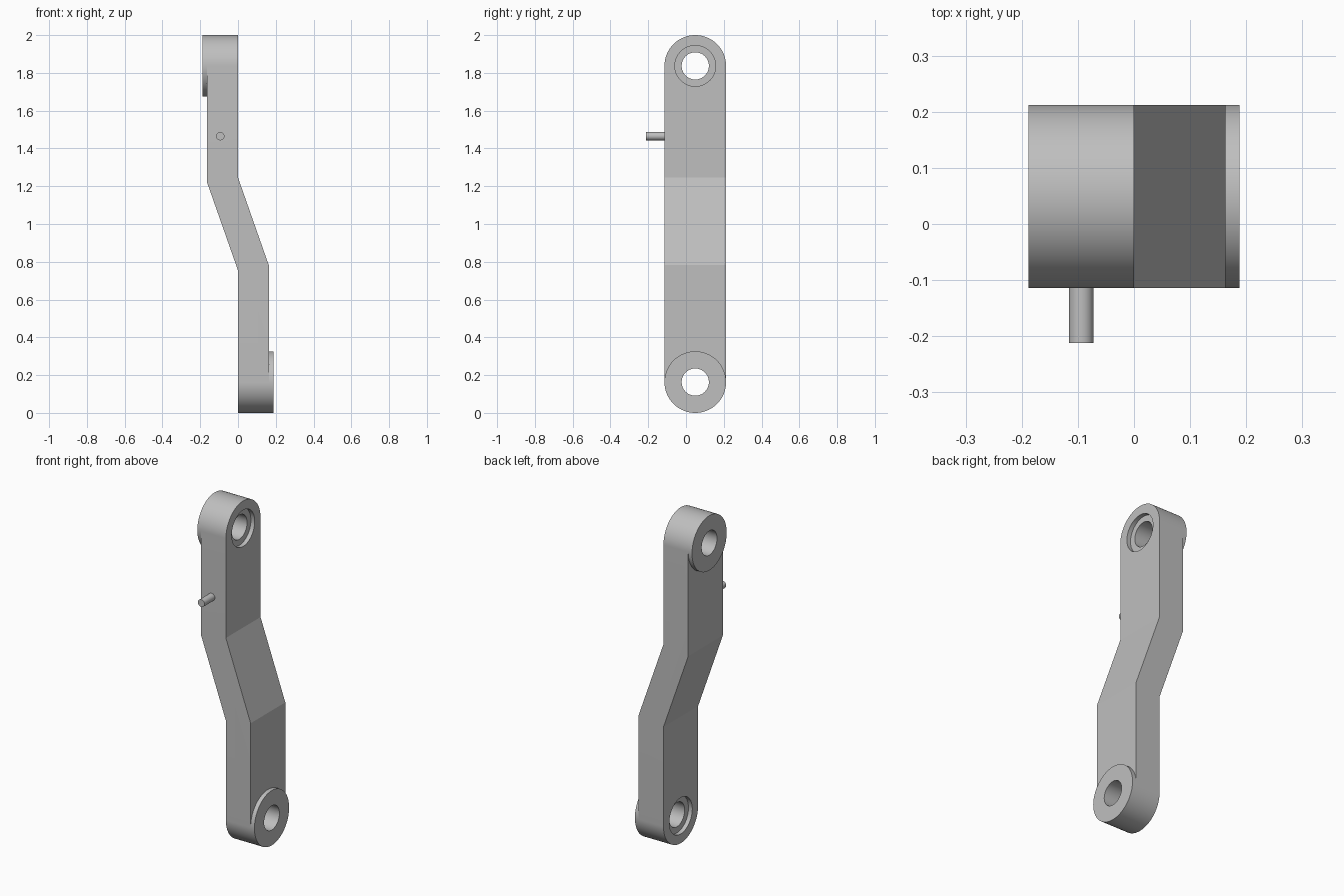
import bpy, bmesh
from math import sin, cos, pi, radians
from mathutils import Matrix, Vector

cube = bpy.data.objects.get("Cube")
if cube:
    bpy.data.objects.remove(cube, do_unlink=True)

T = 0.163            # arm thickness, also the end radius
BOSS = 0.025         # height of each raised boss
YC = 0.049           # centre line of the arm
TOP, BOTTOM = 2 - T, T
HOLE, BORE = 0.072, 0.108
SEG = 96

grey = bpy.data.materials.new("grey_metal")
grey.use_nodes = True
colour = (0.52, 0.52, 0.52, 1)
grey.diffuse_color = colour
grey.node_tree.nodes["Principled BSDF"].inputs["Base Color"].default_value = colour


def finish(name, bm):
    bmesh.ops.recalc_face_normals(bm, faces=bm.faces)
    mesh = bpy.data.meshes.new(name)
    bm.to_mesh(mesh)
    bm.free()
    mesh.materials.append(grey)
    obj = bpy.data.objects.new(name, mesh)
    bpy.context.collection.objects.link(obj)
    return obj


def extrude(name, outline, direction):
    bm = bmesh.new()
    face = bm.faces.new([bm.verts.new(p) for p in outline])
    ext = bmesh.ops.extrude_face_region(bm, geom=[face])
    verts = [v for v in ext["geom"] if isinstance(v, bmesh.types.BMVert)]
    bmesh.ops.translate(bm, vec=Vector(direction), verts=verts)
    return finish(name, bm)


def circle(x, z, r, start=0, sweep=2 * pi, n=SEG):
    return [(x, YC + r * cos(start + sweep * i / n), z + r * sin(start + sweep * i / n))
            for i in range(n)]


def boolean(target, cutter, operation):
    cutter.hide_render = True
    mod = target.modifiers.new(operation.lower(), "BOOLEAN")
    mod.operation, mod.object, mod.solver = operation, cutter, "EXACT"
    bpy.context.view_layer.objects.active = target
    bpy.ops.object.modifier_apply(modifier=mod.name)
    bpy.data.objects.remove(cutter, do_unlink=True)


def smooth(obj):
    bpy.ops.object.select_all(action="DESELECT")
    obj.select_set(True)
    bpy.context.view_layer.objects.active = obj
    bpy.ops.object.shade_smooth_by_angle(angle=radians(15))


# Offset arm: bent side profile trimmed to a round-ended outline
side = [(0, -0.1), (T, -0.1), (T, 0.782), (0, 1.246),
        (0, 2.1), (-T, 2.1), (-T, 1.218), (0, 0.754)]
arm = extrude("offset_arm", [(x, -0.4, z) for x, z in side], (0, 0.8, 0))
half = SEG // 2
ends = circle(-0.3, TOP, T, 0, pi, half) + [(-0.3, YC - T, TOP)]
ends += circle(-0.3, BOTTOM, T, pi, pi, half) + [(-0.3, YC + T, BOTTOM)]
boolean(arm, extrude("outline_cutter", ends, (0.6, 0, 0)), "INTERSECT")

# Through holes, with a counterbore on the face opposite each boss
for z, s in ((TOP, -1), (BOTTOM, 1)):
    boolean(arm, extrude("hole_cutter", circle(-0.3, z, HOLE), (0.6, 0, 0)), "DIFFERENCE")
    boolean(arm, extrude("bore_cutter", circle(-s * 0.05, z, BORE),
                         (s * (0.05 + BOSS), 0, 0)), "DIFFERENCE")
smooth(arm)

# Raised ring boss at each end
for name, z, s in (("upper_boss", TOP, -1), ("lower_boss", BOTTOM, 1)):
    bm = bmesh.new()
    loops = [[bm.verts.new(p) for p in circle(s * x, z, r)]
             for x, r in ((T, HOLE), (T + BOSS, HOLE), (T + BOSS, T), (T, T))]
    for k in range(4):
        a, b = loops[k], loops[(k + 1) % 4]
        for i in range(SEG):
            j = (i + 1) % SEG
            bm.faces.new((a[i], a[j], b[j], b[i]))
    smooth(finish(name, bm))

# Small pin on the front edge
bm = bmesh.new()
bmesh.ops.create_cone(bm, cap_ends=True, segments=48, radius1=0.022, radius2=0.022, depth=0.108,
                      matrix=Matrix.Translation((-0.094, -0.158, 1.465)) @ Matrix.Rotation(pi / 2, 4, "X"))
smooth(finish("front_pin", bm))
